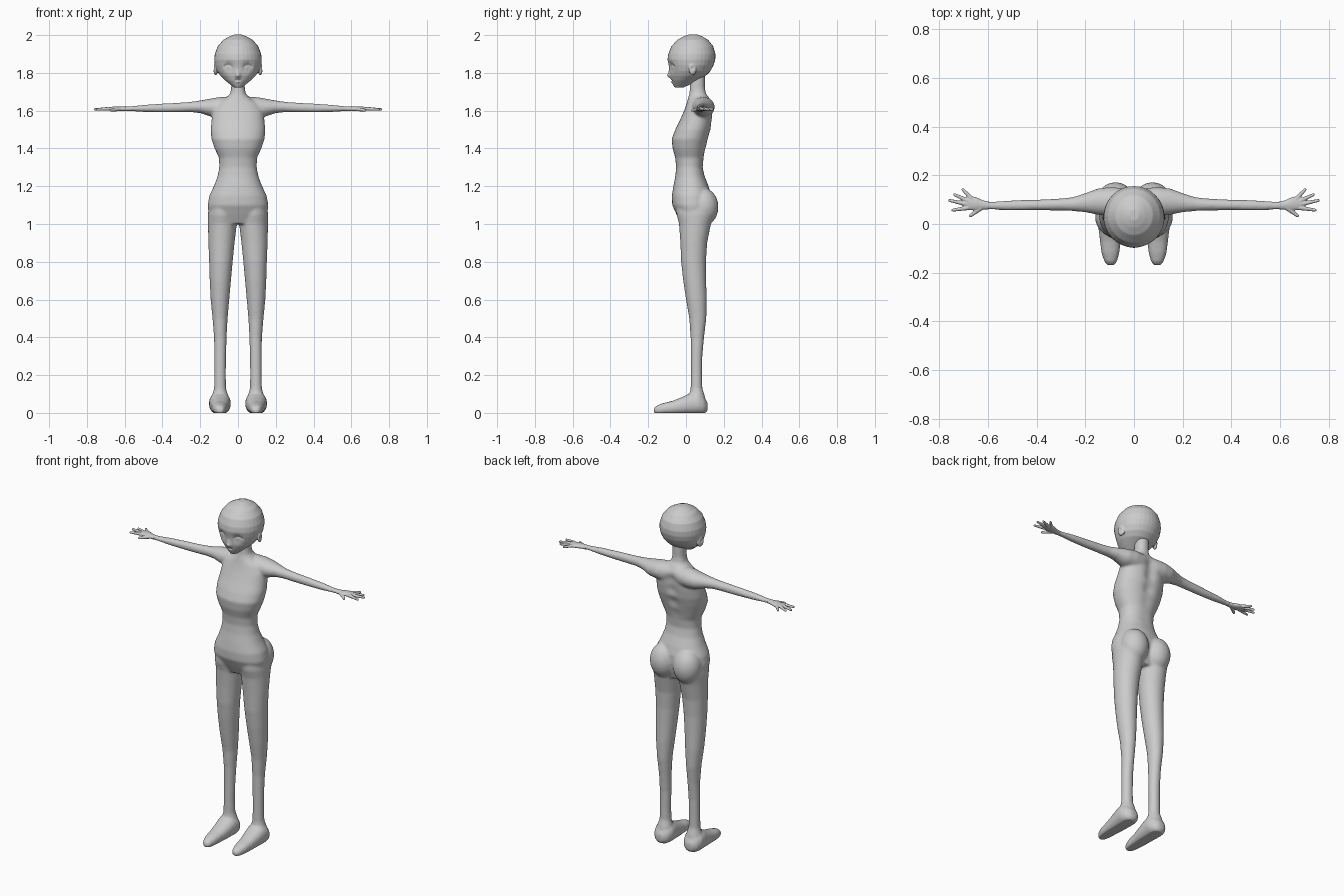
import bpy, bmesh
from math import sin, cos, pi, exp
from mathutils import Vector, Matrix

SEG = 32


def loft(bm, rings, axis='z', s=1, n=2.0):
    """Skin ellipse rings (t, a0, a1, b0, b1) along an axis; s=-1 mirrors in x."""
    loops = []
    for t, a0, a1, b0, b1 in rings:
        loop = []
        for i in range(SEG):
            u = 2 * pi * i / SEG
            c, d = cos(u), sin(u)
            c = (1 if c > 0 else -1) * abs(c) ** (2 / n)
            d = (1 if d > 0 else -1) * abs(d) ** (2 / n)
            a = (a0 + a1) / 2 + (a1 - a0) / 2 * c
            b = (b0 + b1) / 2 + (b1 - b0) / 2 * d
            x, y, z = {'z': (a, b, t), 'x': (t, a, b), 'y': (a, t, b)}[axis]
            loop.append(bm.verts.new((x * s, y, z)))
        loops.append(loop)
    for p, q in zip(loops, loops[1:]):
        for i in range(SEG):
            j = (i + 1) % SEG
            bm.faces.new((p[i], p[j], q[j], q[i]))
    bm.faces.new(loops[0])
    bm.faces.new(loops[-1])


def ball(bm, c, r):
    m = Matrix.Translation(c) @ Matrix.Diagonal((*r, 1))
    bmesh.ops.create_uvsphere(bm, u_segments=24, v_segments=16, radius=1, matrix=m)


def finger(bm, p, q, r0, r1):
    p, q = Vector(p), Vector(q)
    rot = (q - p).to_track_quat('Z', 'Y').to_matrix().to_4x4()
    bmesh.ops.create_cone(bm, cap_ends=True, segments=16, radius1=r0, radius2=r1,
                          depth=(q - p).length, matrix=Matrix.Translation((p + q) / 2) @ rot)
    ball(bm, p, (r0,) * 3)
    ball(bm, q, (r1,) * 3)


def fuse(name, bm, voxel, smooth, dents=()):
    """Merge overlapping parts into one skin, smooth, then sculpt it with soft pushes."""
    bmesh.ops.recalc_face_normals(bm, faces=bm.faces)
    me = bpy.data.meshes.new(name)
    bm.to_mesh(me)
    bm.free()
    ob = bpy.data.objects.new(name, me)
    bpy.context.collection.objects.link(ob)
    rm = ob.modifiers.new("skin", 'REMESH')
    rm.mode = 'VOXEL'
    rm.voxel_size = voxel
    sm = ob.modifiers.new("soften", 'SMOOTH')
    sm.factor = 0.5
    sm.iterations = smooth
    deps = bpy.context.evaluated_depsgraph_get()
    new = bpy.data.meshes.new_from_object(ob.evaluated_get(deps))
    ob.modifiers.clear()
    ob.data = new
    for c, r, push in dents:
        c, push = Vector(c), Vector(push)
        for v in new.vertices:
            d = (v.co - c).length_squared / (r * r)
            if d < 5:
                v.co += push * exp(-d)
    for v in new.vertices:
        v.co.z = max(v.co.z, 0)
    for f in new.polygons:
        f.use_smooth = True
    return ob


# body: torso and neck
bm = bmesh.new()
torso = [(1.0, .12, -.025, .11), (1.05, .155, -.05, .125), (1.1, .161, -.073, .135),
         (1.15, .152, -.075, .135), (1.2, .128, -.067, .12), (1.25, .109, -.057, .1),
         (1.3, .099, -.052, .09), (1.35, .101, -.057, .094), (1.4, .124, -.071, .106),
         (1.45, .141, -.076, .12), (1.5, .145, -.057, .134), (1.55, .14, -.032, .142),
         (1.6, .135, -.01, .146), (1.64, .11, .004, .14), (1.67, .06, .012, .122),
         (1.69, .042, .018, .106), (1.72, .036, .02, .1), (1.82, .036, .03, .1)]
loft(bm, [(z, -w, w, f, b) for z, w, f, b in torso], n=2.2)

legs = [(1.12, .01, .15, -.05, .14), (1.05, .004, .16, -.05, .15), (1.0, .006, .159, -.037, .132),
        (.9, .018, .157, -.03, .112), (.8, .028, .153, -.026, .106), (.7, .037, .15, -.015, .107),
        (.6, .046, .145, 0, .11), (.5, .055, .135, .017, .108), (.4, .06, .127, .024, .096),
        (.3, .063, .126, .025, .087), (.2, .064, .126, .025, .086), (.13, .063, .127, .024, .087),
        (.09, .052, .138, .018, .1), (.03, .045, .146, .01, .105)]
feet = [(-.17, .08, .11, .0, .025), (-.155, .07, .122, -.008, .04), (-.12, .06, .134, -.008, .052),
        (-.07, .054, .14, -.008, .064), (-.02, .046, .146, -.008, .084), (.03, .04, .152, -.008, .108),
        (.065, .038, .154, -.008, .108), (.095, .05, .142, -.006, .085), (.115, .075, .117, .01, .055)]
arms = [(0, .03, .145, 1.56, 1.675), (.1, .032, .152, 1.565, 1.672), (.15, .038, .146, 1.57, 1.663),
        (.2, .048, .127, 1.587, 1.654), (.25, .053, .111, 1.592, 1.647), (.3, .055, .105, 1.591, 1.643),
        (.4, .056, .1, 1.59, 1.638), (.5, .055, .098, 1.593, 1.631), (.57, .058, .093, 1.597, 1.623),
        (.62, .06, .093, 1.597, 1.622)]
for s in (1, -1):
    loft(bm, legs, 'z', s)
    loft(bm, feet, 'y', s, 2.3)
    loft(bm, arms, 'x', s)
    ball(bm, (s * .076, .092, 1.09), (.079, .08, .1))      # buttock
spine = [((0, .14, z), .035, (0, -.014, 0)) for z in (1.3, 1.38, 1.46, 1.54, 1.6)]
fuse("body", bm, .0058, 14, spine)

# hands: palm, four fingers and thumb
tips = [((.685, .066), (.745, .057)), ((.69, .082), (.758, .097)),
        ((.685, .096), (.738, .121)), ((.67, .106), (.703, .141))]
for s, side in ((1, "left"), (-1, "right")):
    bm = bmesh.new()
    loft(bm, [(.595, .06, .092, 1.597, 1.621), (.62, .059, .097, 1.597, 1.621),
              (.65, .056, .111, 1.597, 1.622), (.675, .057, .114, 1.599, 1.62),
              (.69, .066, .108, 1.602, 1.618)], 'x', s)
    for (px, py), (qx, qy) in tips:
        finger(bm, (s * px, py, 1.61), (s * qx, qy, 1.607), .0095, .0062)
    finger(bm, (s * .63, .066, 1.608), (s * .672, .034, 1.602), .011, .007)
    fuse(side + "_hand", bm, .0028, 4)

# head with ears
bm = bmesh.new()
skull = [(2.003, .02, .015, .06), (1.993, .045, -.014, .087), (1.975, .078, -.046, .117),
         (1.94, .108, -.078, .145), (1.9, .123, -.094, .156), (1.87, .126, -.098, .155),
         (1.84, .122, -.092, .146), (1.81, .111, -.087, .13), (1.785, .094, -.084, .105),
         (1.76, .068, -.077, .06), (1.74, .043, -.068, .025), (1.722, .02, -.056, -.015)]
loft(bm, [(z, -w, w, f, b) for z, w, f, b in skull])
for s in (1, -1):
    m = Matrix.Translation((s * .118, .035, 1.82)) @ Matrix.Rotation(s * .35, 4, 'Z') @ \
        Matrix.Diagonal((.011, .022, .032, 1))
    bmesh.ops.create_uvsphere(bm, u_segments=20, v_segments=14, radius=1, matrix=m)

# face: nose, chin, mouth, eye sockets, lids, ear hollows
face = [((0, -.085, 1.785), .013, (0, -.016, 0)), ((0, -.087, 1.805), .013, (0, -.005, 0)),
        ((0, -.073, 1.752), .008, (0, -.006, 0)), ((0, -.058, 1.73), .014, (0, -.004, 0))]
for i in range(-2, 3):
    face.append(((i * .006, -.076, 1.76), .005, (0, .003, 0)))
for s in (1, -1):
    face.append(((s * .048, -.078, 1.833), .024, (0, .012, 0)))
    face.append(((s * .048, -.067, 1.828), .013, (0, -.005, 0)))
    face.append(((s * .131, .033, 1.824), .011, (-s * .007, 0, 0)))
    for i in range(6):
        t = i / 5
        face.append(((s * (.03 + .042 * t), -.074 + .012 * t, 1.833 + .011 * sin(pi * t)),
                     .006, (0, .004, 0)))
fuse("head", bm, .0036, 5, face)
